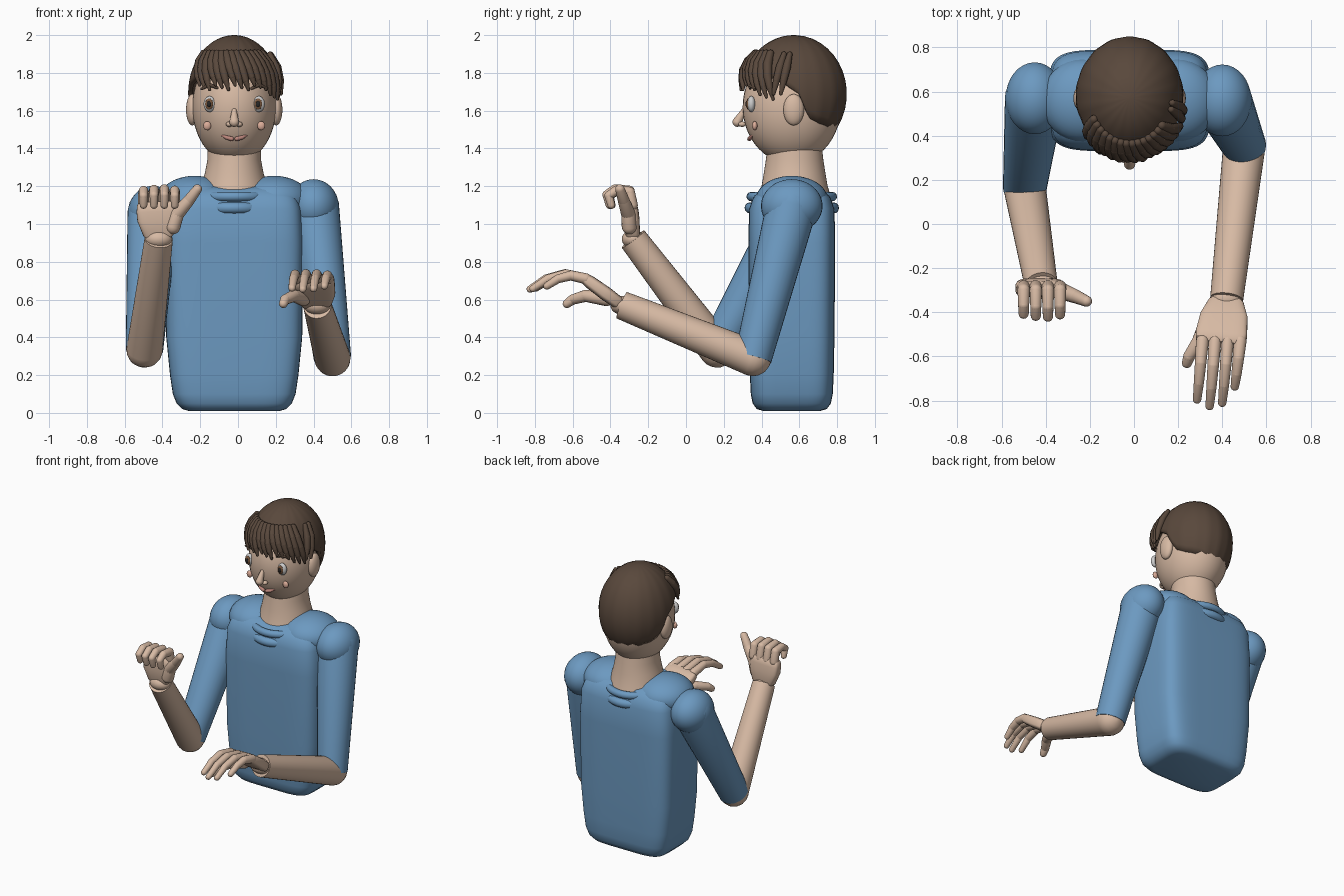
import bpy, bmesh, math
from mathutils import Vector, Matrix

if "Cube" in bpy.data.objects:
    bpy.data.objects.remove(bpy.data.objects["Cube"])

def material(name, rgb):
    m = bpy.data.materials.new(name)
    m.diffuse_color = (*rgb, 1)
    m.use_nodes = True
    m.node_tree.nodes["Principled BSDF"].inputs["Base Color"].default_value = m.diffuse_color
    return m

SKIN = material("skin", (0.68, 0.49, 0.37))
SHIRT = material("shirt", (0.15, 0.32, 0.53))
HAIR = material("hair", (0.10, 0.065, 0.045))
WHITE = material("white", (0.8, 0.8, 0.8))
BROWN = material("iris", (0.2, 0.1, 0.05))
DARK = material("dark", (0.02, 0.02, 0.02))
BLUSH = material("blush", (0.72, 0.42, 0.32))
LIP = material("lip", (0.5, 0.24, 0.2))

def finish(name, bm, mat):
    bmesh.ops.recalc_face_normals(bm, faces=bm.faces)
    me = bpy.data.meshes.new(name)
    bm.to_mesh(me)
    bm.free()
    ob = bpy.data.objects.new(name, me)
    me.materials.append(mat)
    bpy.context.collection.objects.link(ob)
    return ob

def skin_rings(bm, rings, caps=True):
    rings = [[bm.verts.new(p) for p in r] for r in rings]
    n = len(rings[0])
    for a, b in zip(rings, rings[1:]):
        for i in range(n):
            bm.faces.new((a[i], a[(i + 1) % n], b[(i + 1) % n], b[i]))
    if caps:
        bm.faces.new(rings[0])
        bm.faces.new(rings[-1])

def frame(a, b):
    """Matrix at a, z towards b, x close to world x."""
    a, b = Vector(a), Vector(b)
    z = (b - a).normalized()
    y = z.cross(Vector((1, 0, 0))).normalized()
    return Matrix.Translation(a) @ Matrix((y.cross(z), y, z)).transposed().to_4x4()

def ball(name, c, r, mat, seg=24):
    bm = bmesh.new()
    bmesh.ops.create_uvsphere(bm, u_segments=seg, v_segments=seg * 2 // 3, radius=1,
                              matrix=Matrix.Translation(c) @ Matrix.Diagonal((*r, 1)))
    return finish(name, bm, mat)

def loft(name, rows, mat, matrix, power=2, seg=48):
    """Stack of superellipse sections: rows of (z, half width, half depth)."""
    def pt(t, w, d, z):
        c, s = math.cos(t), math.sin(t)
        return matrix @ Vector((w * math.copysign(abs(c) ** (2 / power), c),
                                d * math.copysign(abs(s) ** (2 / power), s), z))
    bm = bmesh.new()
    skin_rings(bm, [[pt(math.tau * i / seg, w, d, z) for i in range(seg)] for z, w, d in rows])
    return finish(name, bm, mat)

def chain(name, pts, radii, mat, seg=16, round_end=True):
    """Tapered capsules following a path."""
    bm = bmesh.new()
    for a, b, ra, rb in zip(pts, pts[1:], radii, radii[1:]):
        m, length = frame(a, b), (Vector(b) - Vector(a)).length
        prof = [(-ra * math.cos(t), ra * math.sin(t)) for t in (0.1, 0.5, 0.9, 1.25, 1.57)]
        if round_end:
            prof += [(length + rb * math.cos(t), rb * math.sin(t)) for t in (1.57, 1.25, 0.9, 0.5, 0.1)]
        else:
            prof += [(length, rb)]
        skin_rings(bm, [[m @ Vector((r * math.cos(math.tau * i / seg), r * math.sin(math.tau * i / seg), z))
                         for i in range(seg)] for z, r in prof])
    return finish(name, bm, mat)

def ring(name, c, rx, ry, r, mat):
    bm = bmesh.new()
    rings = []
    for i in range(49):
        t = math.tau * i / 48
        rings.append([(c[0] + (rx + r * math.cos(u)) * math.cos(t), c[1] + (ry + r * math.cos(u)) * math.sin(t),
                       c[2] + r * math.sin(u)) for u in [math.tau * k / 12 for k in range(12)]])
    skin_rings(bm, rings, caps=False)
    bmesh.ops.remove_doubles(bm, verts=bm.verts, dist=1e-5)
    return finish(name, bm, mat)

CX, CY = -0.02, 0.56

# torso, shoulder yoke and collar
loft("torso", [(0.01, .24, .15), (0.02, .275, .185), (0.05, .305, .207), (0.1, .325, .217), (0.2, .34, .222),
               (0.4, .36, .226), (0.9, .366, .23), (1.08, .355, .226), (1.14, .335, .205), (1.18, .29, .17),
               (1.2, .22, .12)], SHIRT, Matrix.Translation((CX, CY, 0)), power=5, seg=64)
for side, s in (("left", -1), ("right", 1)):
    ball(f"{side}_yoke", (CX + s * 0.21, CY, 1.13), (0.19, 0.19, 0.125), SHIRT, 32)
ring("collar_upper", (CX, CY, 1.145), 0.19, 0.215, 0.025, SHIRT)
ring("collar_lower", (CX, CY, 1.085), 0.18, 0.22, 0.03, SHIRT)

# neck, head and ears
loft("neck", [(1.12, .19, .2), (1.2, .175, .175), (1.27, .155, .163), (1.34, .142, .152), (1.45, .14, .14)],
     SKIN, Matrix.Translation((CX, 0.575, 0)))
ball("head", (CX, CY, 1.62), (0.222, 0.26, 0.3), SKIN, 40)
for side, s in (("left", -1), ("right", 1)):
    ball(f"{side}_ear", (CX + s * 0.222, 0.57, 1.605), (0.033, 0.055, 0.083), SKIN)

# face
for side, s in (("left", -1), ("right", 1)):
    x = CX + s * 0.13
    ball(f"{side}_eye", (x, 0.346, 1.635), (0.032, 0.022, 0.042), WHITE)
    ball(f"{side}_iris", (x - 0.003, 0.329, 1.635), (0.021, 0.01, 0.03), BROWN, 16)
    ball(f"{side}_pupil", (x - 0.004, 0.321, 1.635), (0.011, 0.006, 0.016), DARK, 16)
    ball(f"{side}_cheek", (CX + s * 0.143, 0.364, 1.52), (0.021, 0.014, 0.024), BLUSH, 16)
    ball(f"{side}_nostril", (CX + s * 0.026, 0.297, 1.528), (0.018, 0.02, 0.014), SKIN, 16)
    chain(f"{side}_brow", [(x - 0.042, 0.352 - s * .01, 1.715), (x, 0.335, 1.737), (x + 0.042, 0.352 + s * .01, 1.72)],
          [0.007, 0.011, 0.007], HAIR, 10)
chain("nose", [(CX, 0.305, 1.6), (CX, 0.272, 1.54)], [0.013, 0.026], SKIN)
chain("mouth", [(CX + 0.068 * t, 0.335 + 0.02 * t * t, 1.45 + 0.022 * t * t) for t in (-1, -.6, -.2, .2, .6, 1)],
      [0.005, 0.011, 0.012, 0.012, 0.011, 0.005], LIP, 10)

# hair cap: rows run from the crown down to a hairline that drops to the nape
HC, HR = Vector((CX, 0.572, 1.69)), (0.245, 0.278, 0.31)
HAIRLINE = [(0, 1.83), (50, 1.80), (80, 1.74), (95, 1.69), (108, 1.56), (125, 1.53), (180, 1.48)]

def hairline(deg):
    for (a, za), (b, zb) in zip(HAIRLINE, HAIRLINE[1:]):
        if deg <= b:
            return za + (zb - za) * (deg - a) / (b - a)
    return HAIRLINE[-1][1]

def on_hair(deg, z, k=1.0):
    """Point on the hair surface; 0 degrees is the front, 90 is +x."""
    c = max(-1, min(1, (z - HC.z) / HR[2]))
    q, t = math.sqrt(1 - c * c) * k, math.radians(deg)
    return Vector((HC.x + HR[0] * q * math.sin(t), HC.y - HR[1] * q * math.cos(t), HC.z + HR[2] * c * k))

bm = bmesh.new()
rows = []
for j in range(15):
    row = []
    for i in range(72):
        d = -180 + i * 5
        end = math.acos((hairline(abs(d)) - HC.z) / HR[2])
        th = 0.03 + (end - 0.03) * j / 14
        row.append(on_hair(d, HC.z + HR[2] * math.cos(th), 1 + 0.007 * math.cos(math.radians(d * 18)) * j / 14))
    rows.append(row)
skin_rings(bm, rows, caps=False)
bm.verts.ensure_lookup_table()
bm.faces.new(bm.verts[:72])
cap = finish("hair_cap", bm, HAIR)
mod = cap.modifiers.new("thickness", 'SOLIDIFY')
mod.thickness, mod.offset = 0.025, -1

# fringe: swept locks made of short tapering pieces
for i in range(15):
    d = -62 + i * 8.2
    tip = 1.735 - 0.012 * (i % 3) - (0.05 if i > 11 else 0)
    pts = [on_hair(d + 14 * t, 1.9 + (tip - 1.9) * t, 1.015 + 0.03 * math.sin(3 * t)) for t in (0, .25, .5, .75, 1)]
    chain(f"fringe_lock_{i + 1}", pts, [0.02, 0.025, 0.024, 0.018, 0.008], HAIR, 10)
for i, d in enumerate((76, 84)):
    pts = [on_hair(d - 8 * t, 1.89 + (1.69 - 1.89) * t, 1.04) for t in (0, .33, .66, 1)]
    chain(f"side_lock_{i + 1}", pts, [0.015, 0.023, 0.02, 0.01], HAIR, 10)

# arms: sleeve, forearm, wrist and palm from the joint positions
def arm(side, shoulder, elbow, wrist, knuckle, palm_rows):
    ball(f"{side}_shoulder", shoulder, (0.132, 0.163, 0.142), SHIRT, 32)
    chain(f"{side}_sleeve", [shoulder, elbow], [0.135, 0.099], SHIRT, 32, round_end=False)
    chain(f"{side}_forearm", [elbow, wrist], [0.096, 0.075], SKIN, 32, round_end=False)
    ball(f"{side}_wrist", wrist, (0.073, 0.06, 0.05), SKIN)
    loft(f"{side}_palm", palm_rows, SKIN, frame(wrist, knuckle), power=4, seg=32)

arm("right", (0.40, 0.56, 1.095), (0.50, 0.355, 0.29), (0.42, -0.34, 0.57), (0.39, -0.54, 0.715),
    [(0.0, .06, .028), (0.02, .08, .034), (0.1, .108, .038), (0.2, .117, .035), (0.235, .112, .03), (0.25, .09, .015)])
arm("left", (-0.45, 0.57, 1.06), (-0.495, 0.165, 0.335), (-0.42, -0.28, 0.92), (-0.43, -0.295, 1.12),
    [(0.0, .06, .03), (0.02, .08, .038), (0.1, .108, .042), (0.15, .11, .04), (0.185, .105, .035), (0.2, .09, .02)])

# fingers: side-view paths (y, z) with a sideways spread
RIGHT = [(-0.53, 0.71), (-0.64, 0.735), (-0.74, 0.71), (-0.825, 0.655)]
LEFT = [(-0.285, 1.10), (-0.30, 1.175), (-0.375, 1.185), (-0.42, 1.155), (-0.405, 1.1)]
NAMES = ("index", "middle", "ring", "little")
for i, f in enumerate(NAMES):
    k = (0.9, 1.0, 0.95, 0.7)[i]
    y0, z0 = RIGHT[0]
    chain(f"right_{f}_finger", [(0.31 + 0.057 * i - 0.008 * n, y0 + (y - y0) * k, z0 + (z - z0) * k)
                                for n, (y, z) in enumerate(RIGHT)], [0.029, 0.026, 0.023, 0.019], SKIN)
    k = (0.92, 1.0, 0.97, 0.9)[i]
    y0, z0 = LEFT[0]
    chain(f"left_{f}_finger", [(-0.335 - 0.055 * i, y0 + (y - y0) * k, z0 + (z - z0) * k) for y, z in LEFT],
          [0.03, 0.028, 0.025, 0.023, 0.02], SKIN)
chain("right_thumb", [(0.345, -0.42, 0.605), (0.295, -0.53, 0.62), (0.25, -0.6, 0.6), (0.24, -0.63, 0.578)],
      [0.04, 0.032, 0.027, 0.023], SKIN)
chain("left_thumb", [(-0.345, -0.30, 0.985), (-0.325, -0.305, 1.05), (-0.26, -0.33, 1.125), (-0.215, -0.35, 1.185)],
      [0.04, 0.038, 0.031, 0.025], SKIN)

# smooth shading with crisp cuffs
for ob in bpy.context.collection.objects:
    ob.select_set(True)
    bpy.context.view_layer.objects.active = ob
bpy.ops.object.shade_smooth_by_angle(angle=math.radians(40))
